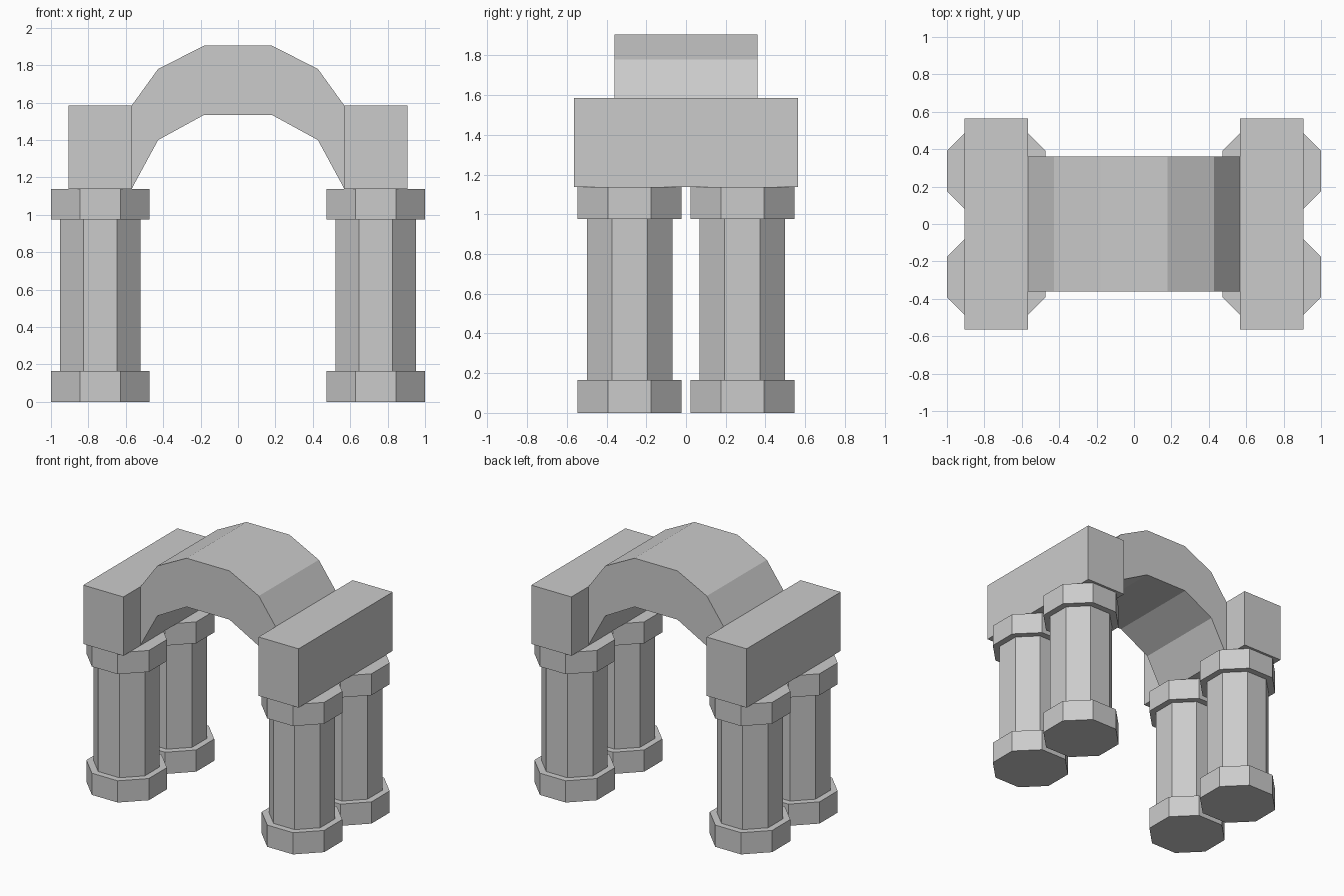
import bpy, math

if "Cube" in bpy.data.objects:
    bpy.data.objects.remove(bpy.data.objects["Cube"])

COL_X, COL_Y = 0.737, 0.284


def octagon(name, x, y, z0, z1, width):
    # width is measured across the flats
    r = width / 2 / math.cos(math.pi / 8)
    bpy.ops.mesh.primitive_cylinder_add(
        vertices=8, radius=r, depth=z1 - z0,
        location=(x, y, (z0 + z1) / 2), rotation=(0, 0, math.pi / 8))
    bpy.context.object.name = name


def box(name, x0, x1, y0, y1, z0, z1):
    bpy.ops.mesh.primitive_cube_add(
        size=1, location=((x0 + x1) / 2, (y0 + y1) / 2, (z0 + z1) / 2))
    ob = bpy.context.object
    ob.name = name
    ob.scale = (x1 - x0, y1 - y0, z1 - z0)


def extrude_y(name, profile, half):
    # extrudes an (x, z) outline symmetrically along y
    n = len(profile)
    verts = [(x, y, z) for y in (-half, half) for x, z in profile]
    faces = [tuple(range(n)), tuple(range(2 * n - 1, n - 1, -1))]
    faces += [(i, i + n, (i + 1) % n + n, (i + 1) % n) for i in range(n)]
    mesh = bpy.data.meshes.new(name)
    mesh.from_pydata(verts, [], faces)
    ob = bpy.data.objects.new(name, mesh)
    bpy.context.collection.objects.link(ob)


# Four octagonal columns with base and capital
for sx, side in ((-1, "left"), (1, "right")):
    for sy, end in ((-1, "front"), (1, "back")):
        x, y = sx * COL_X, sy * COL_Y
        tag = f"{end}_{side}"
        octagon(f"{tag}_column_base", x, y, 0, 0.165, 0.525)
        octagon(f"{tag}_column_shaft", x, y, 0.165, 0.975, 0.43)
        octagon(f"{tag}_column_capital", x, y, 0.975, 1.138, 0.525)
    # Lintel block across each pair of columns
    x0, x1 = sorted((sx * 0.568, sx * 0.905))
    box(f"{side}_lintel", x0, x1, -0.565, 0.565, 1.138, 1.585)

# Faceted arch spanning the lintels
outer = [(0.568, 1.585), (0.427, 1.78), (0.18, 1.905)]
inner = [(0.568, 1.14), (0.427, 1.40), (0.18, 1.535)]
half = inner + inner[::-1]
lower = [(-x, z) for x, z in inner] + inner[::-1]
upper = outer + [(-x, z) for x, z in outer[::-1]]
extrude_y("arch", lower + upper, 0.36)
